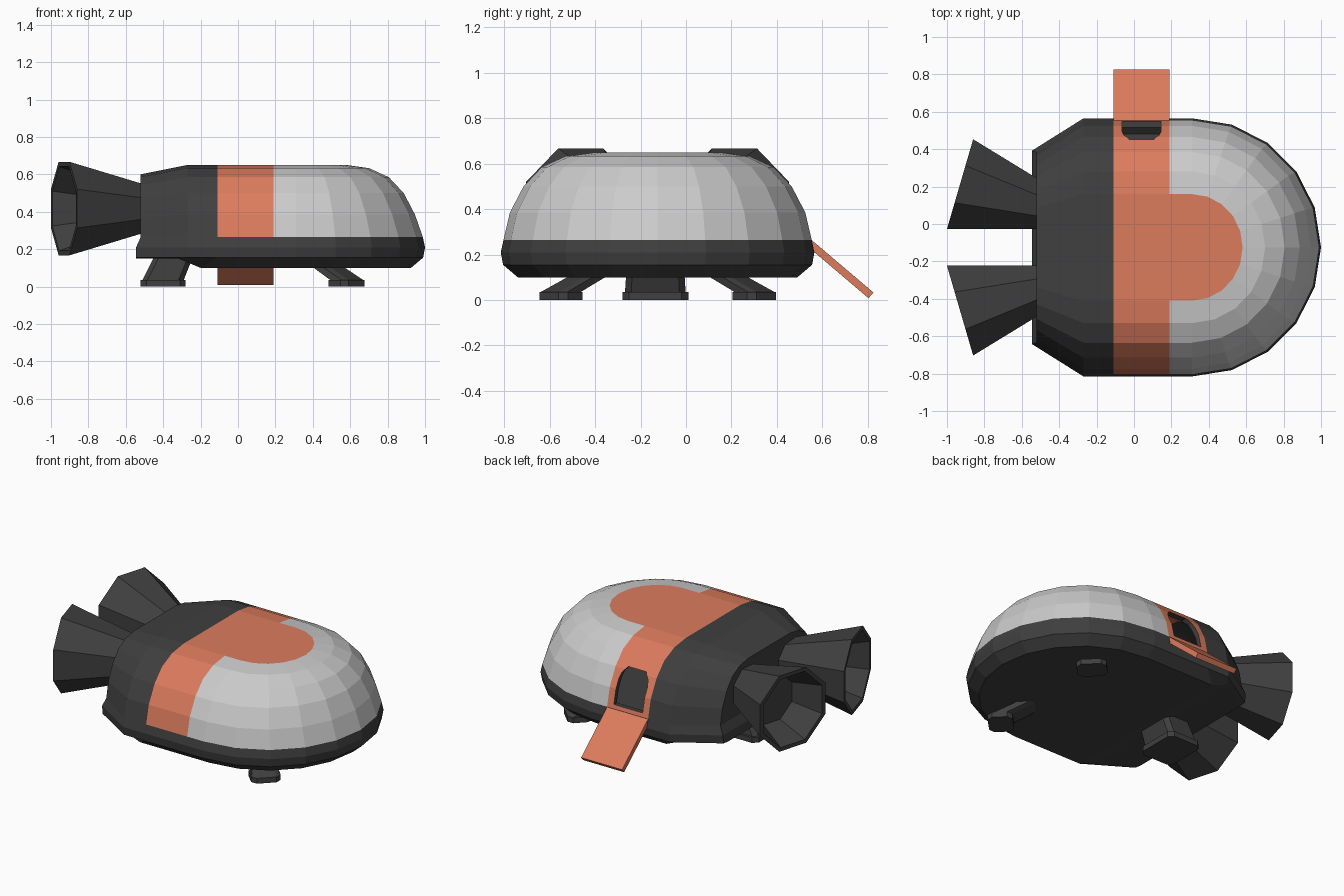
import bpy, bmesh
from math import sin, cos, radians

if "Cube" in bpy.data.objects:
    bpy.data.objects.remove(bpy.data.objects["Cube"])

CY = -0.125  # symmetry line of the hull


def material(name, col):
    m = bpy.data.materials.new(name)
    m.diffuse_color = (*col, 1)
    m.use_nodes = True
    m.node_tree.nodes["Principled BSDF"].inputs["Base Color"].default_value = m.diffuse_color
    return m


DARK = material("dark_grey", (0.05, 0.05, 0.05))
LIGHT = material("light_grey", (0.52, 0.52, 0.52))
ORANGE = material("orange", (0.72, 0.2, 0.11))


def loft(name, rings, mats, strip_caps=False, pick=None):
    """Skin a stack of rings and close both ends."""
    bm = bmesh.new()
    vs = [[bm.verts.new(p) for p in r] for r in rings]
    n = len(rings[0])

    def face(v, level):
        f = bm.faces.new(v)
        if pick:
            f.material_index = pick(level, f.calc_center_median())

    for k in range(len(vs) - 1):
        a, b = vs[k], vs[k + 1]
        for i in range(n):
            j = (i + 1) % n
            face((a[i], a[j], b[j], b[i]), k)
    for r, level in ((vs[0], 0), (vs[-1], len(vs) - 1)):
        if strip_caps:
            for i in range(n // 2):
                q = [r[i], r[i + 1], r[n - 2 - i], r[n - 1 - i]]
                face(list(dict.fromkeys(q)), level)
        else:
            face(r, level)
    bmesh.ops.recalc_face_normals(bm, faces=bm.faces)
    me = bpy.data.meshes.new(name)
    bm.to_mesh(me)
    bm.free()
    for m in mats:
        me.materials.append(m)
    ob = bpy.data.objects.new(name, me)
    bpy.context.collection.objects.link(ob)
    return ob


# Hull: stacked outlines with straight sides, tapered tail and round nose
def outline(z, w, k):
    rear_x = -0.545 if k < 3 else -0.52
    xs = [rear_x, -0.32 if k == 0 else -0.27, -0.2 if k == 0 else -0.11, 0.19]
    zr = max(z, 0.15) if z < 0.26 else 0.265 + (z - 0.265) * 0.87
    zs = [zr, max(z, 0.15), z, z]
    ws = [w * 0.75, w, w, w]
    nose = w if k < 4 else w - 0.014
    half = [(x, CY - s, h) for x, s, h in zip(xs, ws, zs)]
    arc = [(0.31 + nose * cos(radians(a)), CY + w * sin(radians(a)), z)
           for a in range(-90, 91, 18)]
    return half + arc + [(x, 2 * CY - y, h) for x, y, h in reversed(half)]


def hull_colour(level, c):
    if level < 3 or c.x < -0.11:
        return 0
    return 2 if c.x < 0.19 or level == len(LEVELS) - 1 else 1


LEVELS = [(0.10, 0.615), (0.155, 0.68), (0.21, 0.69), (0.265, 0.678), (0.385, 0.65),
          (0.50, 0.59), (0.585, 0.51), (0.633, 0.405), (0.65, 0.285)]
hull = loft("hull", [outline(z, w, k) for k, (z, w) in enumerate(LEVELS)],
            [DARK, LIGHT, ORANGE], True, hull_colour)

# Doorway cut through the hollow shell
door = [(-0.065, 0.29), (0.145, 0.29), (0.145, 0.44), (0.135, 0.48), (0.105, 0.515),
        (-0.025, 0.515), (-0.055, 0.48), (-0.065, 0.44)]
cutter = loft("door_cutter", [[(x, y, z) for x, z in door] for y in (0.25, 0.8)], [DARK])
cutter.hide_render = True
shell = hull.modifiers.new("shell", "SOLIDIFY")
shell.thickness = 0.03
shell.offset = -1
cut = hull.modifiers.new("doorway", "BOOLEAN")
cut.operation = "DIFFERENCE"
cut.solver = "EXACT"
cut.material_mode = "TRANSFER"
cut.object = cutter
bpy.context.view_layer.update()
deps = bpy.context.evaluated_depsgraph_get()
baked = bpy.data.meshes.new_from_object(hull.evaluated_get(deps))
hull.modifiers.clear()
hull.data = baked
bpy.data.objects.remove(cutter)

# Boarding ramp
ramp = [(0.548, 0.268), (0.825, 0.033), (0.803, 0.008), (0.53, 0.24)]
loft("ramp", [[(x, y, z) for y, z in ramp] for x in (-0.11, 0.19)], [ORANGE])


# Splayed octagonal engine nozzles with recessed mouths
def nozzle(name, side):
    def ring(depth, apothem):
        r = apothem / cos(radians(22.5))
        pts = []
        for i in range(8):
            a = radians(22.5 + 45 * i)
            u, v = r * cos(a), r * sin(a)
            pts.append((-0.93 + 0.96 * depth + 0.28 * u,
                        CY + side * (0.338 - 0.27 * depth + 0.96 * u), 0.417 + v))
        return pts
    loft(name, [ring(0.5, 0.11), ring(0, 0.25), ring(0, 0.225), ring(0.2, 0.155)], [DARK])


# Landing feet: chamfered pad with a leaning leg
def foot(name, base, top, size, angle, top_z):
    ca, sa = cos(radians(angle)), sin(radians(angle))

    def ring(c, z, s):
        a, b = size[0] * s / 2, size[1] * s / 2
        k = 0.03 * s
        pts = [(a, k - b), (a, b - k), (a - k, b), (k - a, b),
               (-a, b - k), (-a, k - b), (k - a, -b), (a - k, -b)]
        return [(c[0] + x * ca - y * sa, c[1] + x * sa + y * ca, z) for x, y in pts]
    loft(name, [ring(base, 0, 1), ring(base, 0.035, 1), ring(base, 0.036, 0.92),
                ring(top, top_z, 0.86)], [DARK])


for side, label in ((1, "left"), (-1, "right")):
    nozzle("engine_nozzle_" + label, side)
    foot("front_foot_" + label, (0.58, CY + side * 0.425), (0.46, CY + side * 0.28),
         (0.15, 0.18), side * 45, 0.12)
foot("rear_foot", (-0.4, CY - 0.01), (-0.34, CY - 0.01), (0.24, 0.29), 0, 0.17)
